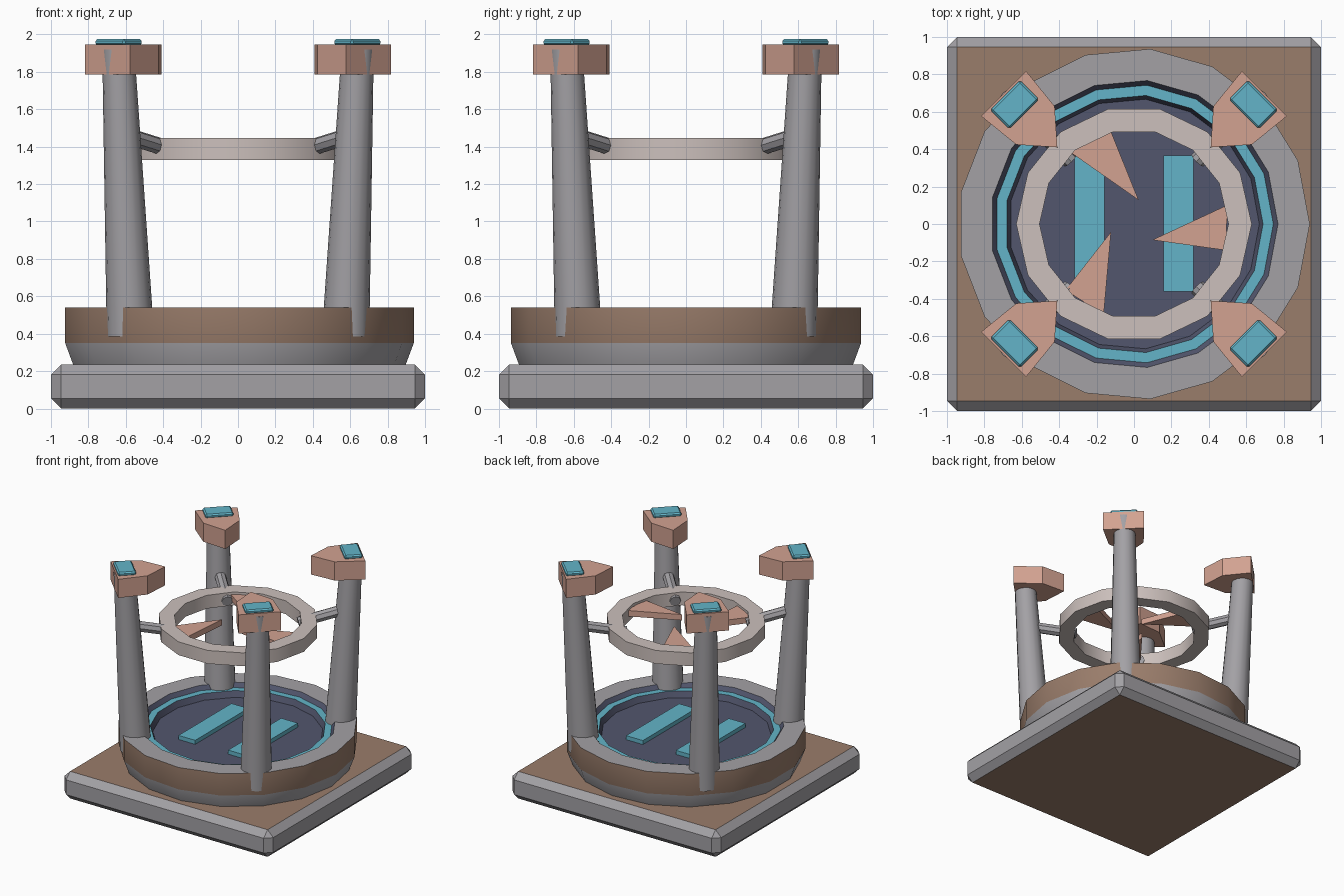
import bpy, bmesh, math
from mathutils import Matrix, Vector

if "Cube" in bpy.data.objects:
    bpy.data.objects.remove(bpy.data.objects["Cube"])


def material(name, rgb):
    m = bpy.data.materials.new(name)
    lin = [((c / 255 + 0.055) / 1.055) ** 2.4 for c in rgb]
    m.diffuse_color = (*lin, 1)
    m.use_nodes = True
    m.node_tree.nodes["Principled BSDF"].inputs["Base Color"].default_value = m.diffuse_color
    return m


GREY = material("grey metal", (163, 161, 165))
BROWN = material("brown stone", (154, 125, 107))
SALMON = material("salmon clay", (210, 162, 145))
BEIGE = material("pale beige", (204, 192, 188))
TEAL = material("teal glow", (99, 180, 200))
NAVY = material("navy floor", (82, 86, 109))


def finish(name, bm, mats, rot=0.0):
    bmesh.ops.recalc_face_normals(bm, faces=bm.faces)
    bm.transform(Matrix.Rotation(rot, 4, 'Z'))
    me = bpy.data.meshes.new(name)
    bm.to_mesh(me)
    bm.free()
    for m in mats:
        me.materials.append(m)
    ob = bpy.data.objects.new(name, me)
    bpy.context.collection.objects.link(ob)
    return ob


def lathe(profile, sides, closed=False, slots=None):
    """Spin (radius, z) points around z; slots gives the material of each strip."""
    bm = bmesh.new()
    rings = []
    for r, z in profile:
        if r == 0:
            rings.append([bm.verts.new((0, 0, z))] * sides)
        else:
            rings.append([bm.verts.new((r * math.cos(2 * math.pi * i / sides),
                                        r * math.sin(2 * math.pi * i / sides), z))
                          for i in range(sides)])
    pairs = list(zip(rings, rings[1:]))
    if closed:
        pairs.append((rings[-1], rings[0]))
    for k, (a, b) in enumerate(pairs):
        for i in range(sides):
            j = (i + 1) % sides
            f = bm.faces.new(list(dict.fromkeys((a[i], a[j], b[j], b[i]))))
            f.material_index = slots[k] if slots else 0
    return bm


def prism(points, z0, z1):
    bm = bmesh.new()
    low = [bm.verts.new((x, y, z0)) for x, y in points]
    top = [bm.verts.new((x, y, z1)) for x, y in points]
    bm.faces.new(low[::-1])
    bm.faces.new(top)
    for i in range(len(points)):
        j = (i + 1) % len(points)
        bm.faces.new((low[i], low[j], top[j], top[i]))
    return bm


def box(x0, x1, y0, y1, z0, z1, bevel=0.0):
    bm = prism([(x0, y0), (x1, y0), (x1, y1), (x0, y1)], z0, z1)
    if bevel:
        bmesh.ops.bevel(bm, geom=bm.edges[:], offset=bevel, segments=1, affect='EDGES')
    return bm


# Square slab: grey chamfered sides, brown top and bottom
bm = box(-1, 1, -1, 1, 0, 0.235, 0.054)
bm.normal_update()
for f in bm.faces:
    f.material_index = 1 if abs(f.normal.z) > 0.9 else 0
finish("base_slab", bm, [GREY, BROWN])

# Round basin: cone foot, brown band, rim, teal ring and sunken floor
finish("landing_basin", lathe(
    [(0, 0.23), (0.895, 0.23), (0.94, 0.35), (0.94, 0.54), (0.77, 0.54), (0.745, 0.505),
     (0.69, 0.505), (0.67, 0.455), (0, 0.455)], 17,
    slots=[0, 0, 1, 0, 2, 3, 2, 2]), [GREY, BROWN, NAVY, TEAL])

# Raised parallel bars on the floor
for side, name in ((-1, "left"), (1, "right")):
    c = side * 0.238
    finish("pad_bar_" + name, box(c - 0.08, c + 0.08, -0.36, 0.365, 0.45, 0.49), [TEAL])

# Suspended ring
finish("suspended_ring", lathe([(0.505, 1.33), (0.63, 1.33), (0.63, 1.445), (0.505, 1.445)],
                               14, closed=True), [BEIGE])

# Three pointed blades inside the ring
blade = [(r * math.cos(math.radians(a)), r * math.sin(math.radians(a)))
         for r, a in ((0.13, -41), (0.51, -16), (0.51, 11.5))]
for k in range(3):
    finish(f"blade_{k + 1}", prism(blade, 1.375, 1.425), [SALMON], k * 2 * math.pi / 3)

# Four corner towers, each built along +x and turned onto a diagonal
for k in range(4):
    rot = math.pi / 4 + k * math.pi / 2
    # leaning tapered column
    bm = lathe([(0, 0.385), (0.127, 0.385), (0.086, 1.92), (0, 1.92)], 16)
    for v in bm.verts:
        v.co.x += 0.813 + 0.092 * (v.co.z - 0.385) / 1.535
    finish(f"column_{k + 1}", bm, [GREY], rot)
    # pointed cap
    finish(f"column_cap_{k + 1}", prism(
        [(0.985, -0.17), (0.985, 0.17), (0.745, 0.145), (0.58, 0), (0.745, -0.145)],
        1.785, 1.947), [SALMON], rot)
    # light plate on the cap
    finish(f"cap_light_{k + 1}", box(0.83, 0.975, -0.112, 0.112, 1.94, 1.975, 0.011),
           [TEAL], rot)
    # strut from column to ring
    a, b = Vector((0.48, 0, 1.378)), Vector((0.84, 0, 1.458))
    bm = bmesh.new()
    bmesh.ops.create_cone(
        bm, cap_ends=True, segments=8, radius1=0.045, radius2=0.045, depth=(b - a).length,
        matrix=Matrix.Translation((a + b) / 2) @ (b - a).to_track_quat('Z', 'Y').to_matrix().to_4x4())
    finish(f"strut_{k + 1}", bm, [GREY], rot)

# Smooth shading with sharp edges kept
for ob in bpy.data.objects:
    ob.select_set(True)
bpy.context.view_layer.objects.active = bpy.data.objects["landing_basin"]
bpy.ops.object.shade_smooth_by_angle(angle=math.radians(30))
